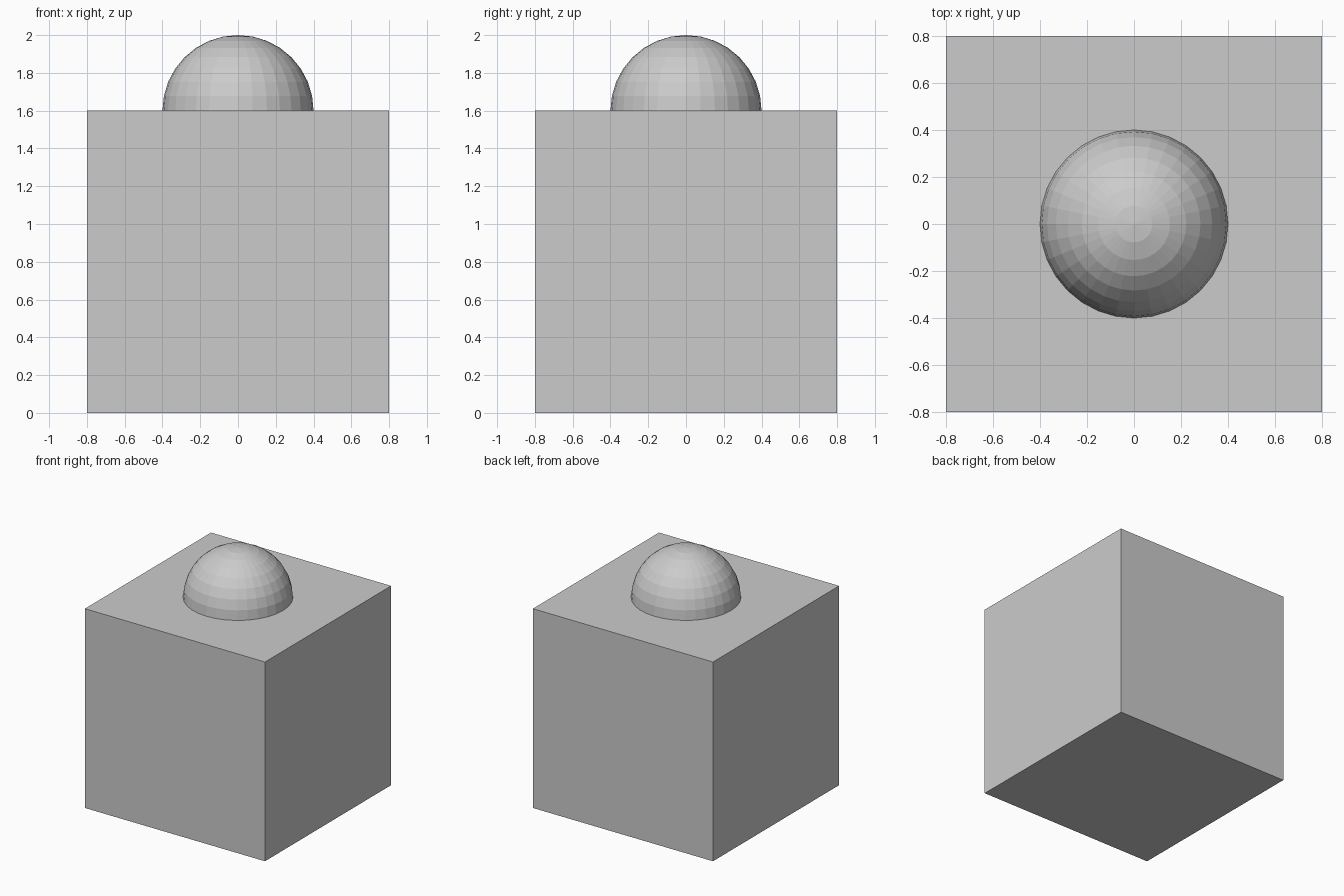
import bpy

if "Cube" in bpy.data.objects:
    bpy.data.objects.remove(bpy.data.objects["Cube"])

BOX = 1.6      # cube edge length
RADIUS = 0.4   # dome radius

# Solid cube base standing on the ground
bpy.ops.mesh.primitive_cube_add(size=BOX, location=(0, 0, BOX / 2))
bpy.context.object.name = "base_block"

# Faceted ball half sunk into the top, showing as a dome
bpy.ops.mesh.primitive_uv_sphere_add(segments=32, ring_count=16,
                                     radius=RADIUS, location=(0, 0, BOX))
bpy.context.object.name = "top_dome"
bpy.ops.object.shade_flat()
